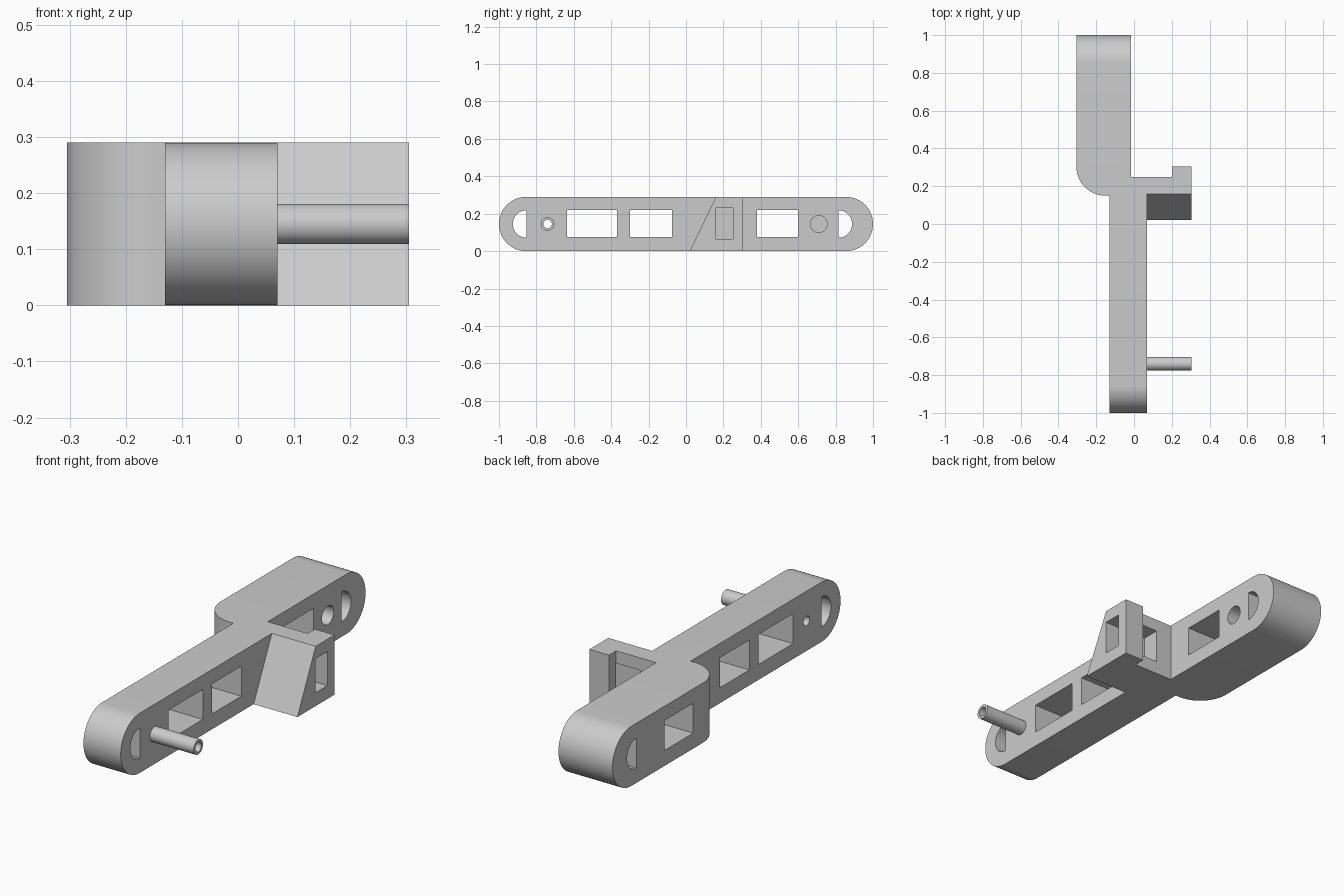
import bpy
import bmesh
from math import sin, cos, pi

if "Cube" in bpy.data.objects:
    bpy.data.objects.remove(bpy.data.objects["Cube"])

grey = bpy.data.materials.new("plain grey")
grey.use_nodes = True
grey.diffuse_color = (0.6, 0.6, 0.6, 1)
grey.node_tree.nodes["Principled BSDF"].inputs["Base Color"].default_value = (0.6, 0.6, 0.6, 1)

HEIGHT = 0.29
MID = HEIGHT / 2


def arc(cx, cy, r, start, end, steps=32):
    angles = [start + (end - start) * i / steps for i in range(steps + 1)]
    return [(cx + r * cos(a), cy + r * sin(a)) for a in angles]


def circle(cx, cy, r):
    return arc(cx, cy, r, 0, 2 * pi, 48)[:-1]


def rect(a0, a1, b0, b1):
    return [(a0, b0), (a1, b0), (a1, b1), (a0, b1)]


def prism(name, outline, axis, low, high):
    """Extrude an outline: (y, z) points along x, or (x, y) points along z."""
    bm = bmesh.new()
    place = (lambda p: (low, *p)) if axis == "x" else (lambda p: (*p, low))
    face = bm.faces.new([bm.verts.new(place(p)) for p in outline])
    side = bmesh.ops.extrude_face_region(bm, geom=[face])["geom"]
    verts = [g for g in side if isinstance(g, bmesh.types.BMVert)]
    depth = high - low
    bmesh.ops.translate(bm, verts=verts, vec=(depth, 0, 0) if axis == "x" else (0, 0, depth))
    bmesh.ops.recalc_face_normals(bm, faces=bm.faces)
    mesh = bpy.data.meshes.new(name)
    bm.to_mesh(mesh)
    bm.free()
    obj = bpy.data.objects.new(name, mesh)
    bpy.context.collection.objects.link(obj)
    mesh.materials.append(grey)
    return obj


def select(obj):
    bpy.ops.object.select_all(action="DESELECT")
    obj.select_set(True)
    bpy.context.view_layer.objects.active = obj


def combine(obj, tool, operation="DIFFERENCE"):
    mod = obj.modifiers.new("cut", "BOOLEAN")
    mod.operation, mod.object, mod.solver = operation, tool, "EXACT"
    select(obj)
    bpy.ops.object.modifier_apply(modifier=mod.name)
    bpy.data.objects.remove(tool)


def cut_x(obj, outline, low=-0.5, high=0.5):
    combine(obj, prism("cutter", outline, "x", low, high))


# Stepped arm: plan shape trimmed to rounded ends
plan = [(-0.13, -1), (0.07, -1), (0.07, 0.25), (-0.015, 0.25), (-0.015, 1), (-0.305, 1)]
plan += arc(-0.15, 0.305, 0.155, pi, 1.5 * pi) + [(-0.13, 0.15)]
arm = prism("stepped_arm", plan, "z", -0.05, HEIGHT + 0.05)
stadium = arc(1 - MID, MID, MID, -pi / 2, pi / 2) + arc(MID - 1, MID, MID, pi / 2, 1.5 * pi)
combine(arm, prism("trim", stadium, "x", -0.5, 0.5), "INTERSECT")

# Rectangular windows through the arm
for y0, y1 in ((-0.635, -0.37), (-0.30, -0.075), (0.38, 0.60)):
    cut_x(arm, rect(y0, y1, 0.075, 0.22))

# Half-moon slots at both ends
cut_x(arm, arc(-0.853, MID, 0.073, pi / 2, 1.5 * pi))
cut_x(arm, arc(0.815, MID, 0.073, -pi / 2, pi / 2))

# Blind socket in the rear arm and bore behind the peg
cut_x(arm, circle(0.71, MID, 0.045), -0.25, 0.2)
bore = circle(-0.74, MID, 0.023)
cut_x(arm, bore)

# Hollow peg
peg = prism("hollow_peg", circle(-0.74, MID, 0.036), "x", 0.07, 0.305)
cut_x(peg, bore)

# Sloped side bracket with a hooked post, a rear pocket and a side window
slope = [(0.02, 0), (0.305, 0), (0.305, HEIGHT), (0.16, HEIGHT)]
bracket = prism("latch_bracket", slope, "x", 0.07, 0.305)
cut_x(bracket, rect(0.25, 0.5, -0.1, 0.4), 0, 0.2)
cut_x(bracket, rect(0.16, 0.4, 0.065, 0.23), 0.071, 0.2)
cut_x(bracket, rect(0.16, 0.25, 0.065, 0.23), 0.15, 0.5)

for part in (arm, peg, bracket):
    select(part)
    bpy.ops.object.shade_smooth_by_angle(angle=pi / 6)
